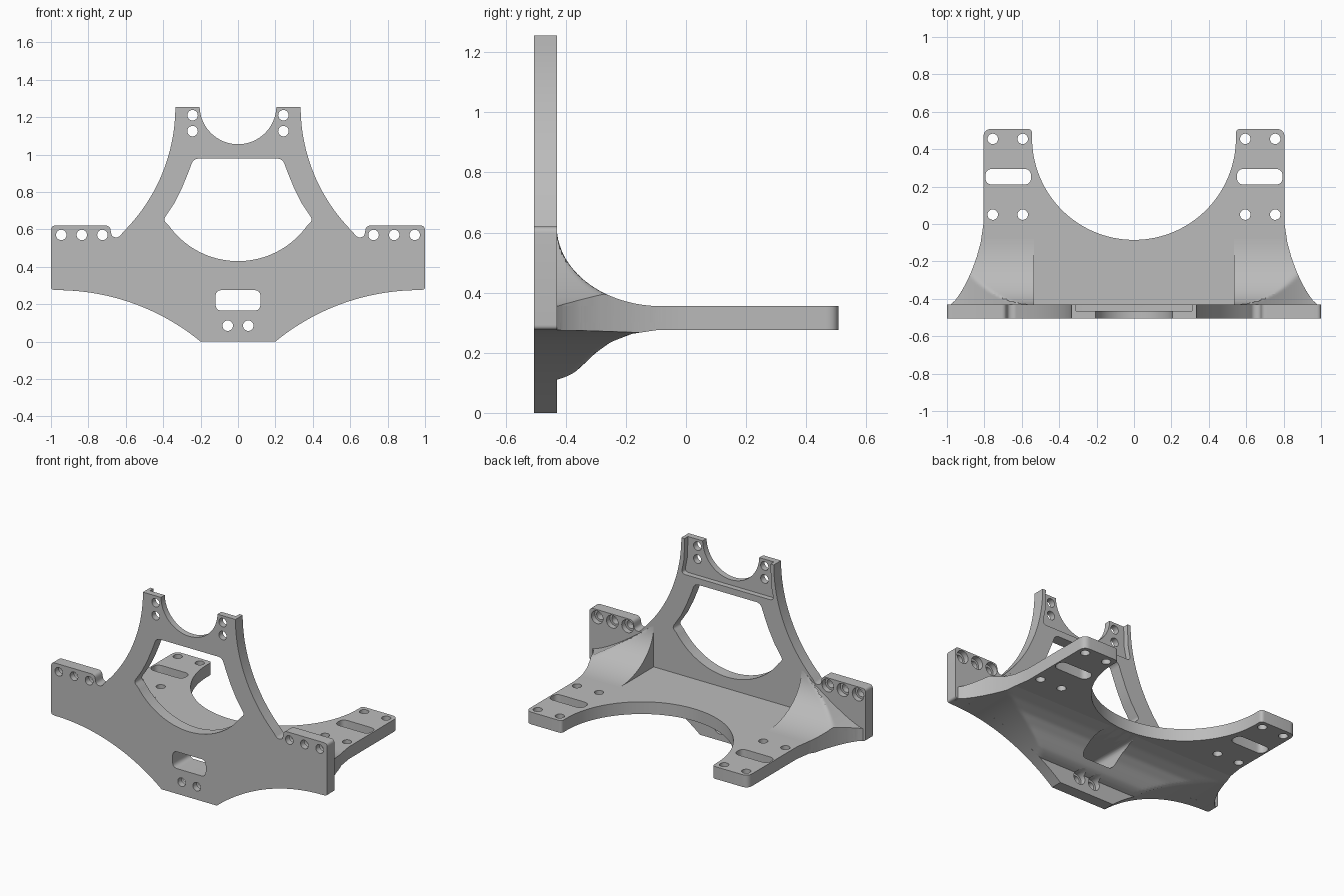
import bpy, bmesh
from math import sin, cos, pi, sqrt
from mathutils import Vector, Matrix

cube = bpy.data.objects.get("Cube")
if cube:
    bpy.data.objects.remove(cube, do_unlink=True)

grey = bpy.data.materials.new("machined grey")
grey.use_nodes = True
grey.diffuse_color = (0.5, 0.5, 0.5, 1)
grey.node_tree.nodes["Principled BSDF"].inputs["Base Color"].default_value = (0.5, 0.5, 0.5, 1)


# ---- 2D outline helpers ----
def rounded(pts, closed=False):
    """Points are (x, y) or (x, y, corner radius)."""
    out, n = [], len(pts)
    for i, p in enumerate(pts):
        v = Vector(p[:2])
        r = p[2] if len(p) > 2 else 0
        if not r or (not closed and i in (0, n - 1)):
            out.append(tuple(v))
            continue
        a, b = Vector(pts[i - 1][:2]) - v, Vector(pts[(i + 1) % n][:2]) - v
        d = min(r, a.length * 0.49, b.length * 0.49)
        a, b = v + a.normalized() * d, v + b.normalized() * d
        for k in range(7):
            t = k / 6
            out.append(tuple(a * (1 - t) ** 2 + v * 2 * t * (1 - t) + b * t * t))
    return out


def mirrored(half):
    return half + [(-x, y) for x, y in reversed(half) if abs(x) > 1e-5]


def arc(cx, cy, r, a0, a1, n=24):
    return [(cx + r * cos(a0 + (a1 - a0) * i / n), cy + r * sin(a0 + (a1 - a0) * i / n))
            for i in range(n + 1)]


def circle(x, y, r=0.028):
    return arc(x, y, r, 0, 2 * pi * 23 / 24, 23)


def slot(x0, x1, y0, y1, r):
    return rounded([(x0, y0, r), (x1, y0, r), (x1, y1, r), (x0, y1, r)], True)


def both(x, y, r=0.028):
    return [circle(x, y, r), circle(-x, y, r)]


def interp(table, v):
    if v <= table[0][0]:
        return table[0][1]
    for (a, fa), (b, fb) in zip(table, table[1:]):
        if v <= b:
            return fa + (fb - fa) * (v - a) / (b - a)
    return table[-1][1]


# ---- solid helpers ----
def make_object(name, mesh):
    bm = bmesh.new()
    bm.from_mesh(mesh)
    bmesh.ops.remove_doubles(bm, verts=bm.verts, dist=1e-5)
    bmesh.ops.recalc_face_normals(bm, faces=bm.faces)
    bm.to_mesh(mesh)
    bm.free()
    mesh.materials.clear()
    mesh.materials.append(grey)
    ob = bpy.data.objects.new(name, mesh)
    bpy.context.collection.objects.link(ob)
    return ob


def evaluated_mesh(ob):
    bpy.context.view_layer.update()
    dg = bpy.context.evaluated_depsgraph_get()
    return bpy.data.meshes.new_from_object(ob.evaluated_get(dg))


def prism(name, loops, lo, hi, upright):
    """Outline with holes, extruded along z, or along y when upright."""
    cu = bpy.data.curves.new(name, "CURVE")
    cu.dimensions, cu.fill_mode, cu.extrude = "2D", "BOTH", (hi - lo) / 2
    for loop in loops:
        sp = cu.splines.new("POLY")
        sp.points.add(len(loop) - 1)
        for p, (x, y) in zip(sp.points, loop):
            p.co = (x, y, 0, 1)
        sp.use_cyclic_u = True
    tmp = bpy.data.objects.new(name + " outline", cu)
    bpy.context.collection.objects.link(tmp)
    mesh = evaluated_mesh(tmp)
    bpy.data.objects.remove(tmp, do_unlink=True)
    mid = (lo + hi) / 2
    if upright:
        mesh.transform(Matrix.Translation((0, mid, 0)) @ Matrix.Rotation(pi / 2, 4, "X"))
    else:
        mesh.transform(Matrix.Translation((0, 0, mid)))
    return make_object(name, mesh)


def cut(ob, cutter):
    cutter.hide_render = True
    mod = ob.modifiers.new("cut", "BOOLEAN")
    mod.operation, mod.solver, mod.object = "DIFFERENCE", "EXACT", cutter
    mesh = evaluated_mesh(ob)
    ob.modifiers.clear()
    ob.data = mesh
    bpy.data.objects.remove(cutter, do_unlink=True)


def height_solid(name, nx, ys, x_range, low, high):
    """Closed solid between two height functions over a tapered grid."""
    bm = bmesh.new()
    layers = []
    for f in (low, high):
        rows = []
        for y in ys:
            x0, x1 = x_range(y)
            xs = [x0 + (x1 - x0) * i / nx for i in range(nx + 1)]
            rows.append([bm.verts.new((x, y, f(x, y))) for x in xs])
        layers.append(rows)
    for rows in layers:
        for r, s in zip(rows, rows[1:]):
            for i in range(nx):
                bm.faces.new((r[i], r[i + 1], s[i + 1], s[i]))
    rims = [rows[0] + [r[-1] for r in rows[1:-1]] + rows[-1][::-1]
            + [r[0] for r in rows[-2:0:-1]] for rows in layers]
    n = len(rims[0])
    for i in range(n):
        j = (i + 1) % n
        bm.faces.new((rims[0][i], rims[0][j], rims[1][j], rims[1][i]))
    mesh = bpy.data.meshes.new(name)
    bm.to_mesh(mesh)
    bm.free()
    return make_object(name, mesh)


FRONT, BACK, STEP = -0.505, -0.43, -0.465
UNDER, OVER = 0.275, 0.355


def belly(x):
    """Curved lower edge of the upright plate."""
    x = min(max(abs(x), 0.2), 0.97)
    return sqrt(1.216 ** 2 - (0.97 - x) ** 2) - 0.941


# ---- upright plate with window, bolt holes and slot ----
half = [(0, 0), (0.2, 0)] + [(0.2 + 0.77 * i / 24, belly(0.2 + 0.77 * i / 24)) for i in range(1, 25)]
half += [(1, 0.278, 0.025), (1, 0.62, 0.025), (0.685, 0.62, 0.025), (0.675, 0.56, 0.03), (0.638, 0.555, 0.03)]
for i in range(25):
    z = 0.585 + 0.67 * i / 24
    half.append((1.277 - sqrt(0.942 ** 2 - (1.255 - z) ** 2), z))
half += arc(0, 1.26, 0.205, -0.025, -pi / 2)
window = arc(0, 0.885, 0.455, -pi / 2, -0.62) + [
    (0.4, 0.65, 0.03), (0.34, 0.74), (0.3, 0.82), (0.265, 0.905), (0.238, 0.978, 0.03), (0, 0.978)]
loops = [mirrored(rounded(half)), mirrored(rounded(window)), slot(-0.12, 0.12, 0.165, UNDER, 0.035)]
wing_x = (0.725, 0.835, 0.945)
for x, z in [(w, 0.57) for w in wing_x] + [(0.243, 1.21), (0.243, 1.125), (0.055, 0.085)]:
    loops += both(x, z)
plate = prism("upright_plate", loops, FRONT, BACK, True)

# counterbores and the recess behind the top forks
recess = [(0, 1.02), (0.335, 1.02, 0.03), (0.315, 1.12), (0.31, 1.3)]
bores = [mirrored(rounded(recess))] + both(0.055, 0.085, 0.042)
for x in wing_x:
    bores += both(x, 0.57, 0.042)
cut(plate, prism("bore_cutter", bores, STEP, -0.3, True))

# ---- horizontal shelf with two arms ----
flare = [(-0.43, 0.98), (-0.41, 0.957), (-0.36, 0.922), (-0.3, 0.89), (-0.25, 0.868),
         (-0.18, 0.842), (-0.1, 0.82), (0, 0.805)]
half = [(0, -0.46), (0.98, -0.46)] + [(w, y) for y, w in flare]
half += [(0.805, 0.508, 0.045), (0.545, 0.508, 0.045)] + arc(0, 0.46, 0.545, 0, -pi / 2, 40)
loops = [mirrored(rounded(half)), slot(0.55, 0.795, 0.21, 0.295, 0.05), slot(-0.795, -0.55, 0.21, 0.295, 0.05)]
for x in (0.595, 0.755):
    for y in (0.05, 0.455):
        loops += both(x, y)
prism("shelf", loops, UNDER, OVER, False)


# ---- swept gussets above the shelf ----
def gusset_top(x, y):
    t = 1 - min(max((y - BACK) / 0.35, 0), 1)
    sweep = 0.265 * (1 - sqrt(1 - t * t))
    side = 0.265 * (max(0.98 - abs(x), 0) / 0.435) ** 1.3
    return OVER + min(sweep, side)


rows = [-0.46] + [BACK + 0.35 * (i / 28) ** 1.6 for i in range(29)]
for name, s in (("left_gusset", 1), ("right_gusset", -1)):
    height_solid(name, 32, rows, lambda y: (s * 0.535, s * interp(flare, y)),
                 lambda x, y: 0.3, gusset_top)

# ---- curved web below the shelf ----
sweep_under = [(-0.43, 0.11), (-0.4, 0.12), (-0.37, 0.135), (-0.34, 0.162), (-0.3, 0.2),
               (-0.25, 0.236), (-0.18, 0.263), (-0.1, UNDER)]
rows = [-0.46] + [BACK + 0.33 * i / 30 for i in range(31)]
web = height_solid("lower_web", 80, rows, lambda y: (-interp(flare, y), interp(flare, y)),
                   lambda x, y: min(UNDER, max(belly(x), interp(sweep_under, y))),
                   lambda x, y: 0.3)
cut(web, prism("web_cutter", [slot(-0.12, 0.12, 0.165, UNDER, 0.035)] + both(0.055, 0.085, 0.042),
               -0.6, 0, True))

# ---- smooth curves, crisp edges ----
bpy.ops.object.select_all(action="DESELECT")
for ob in bpy.context.collection.objects:
    if ob.type == "MESH" and grey.name in ob.data.materials:
        ob.select_set(True)
        bpy.context.view_layer.objects.active = ob
bpy.ops.object.shade_smooth_by_angle(angle=pi / 6)
